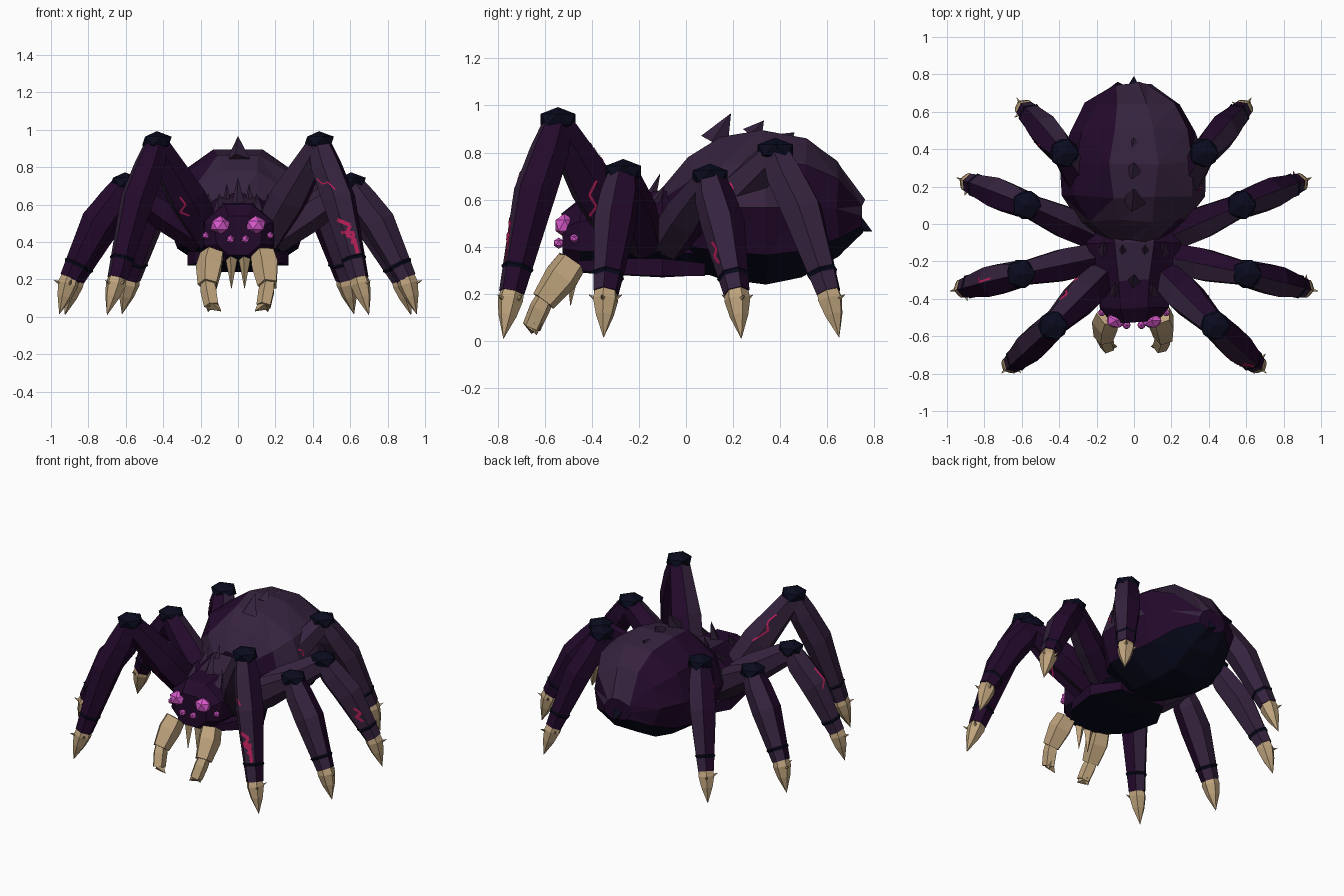
import bpy, bmesh, math, random
from mathutils import Vector as V
from mathutils.bvhtree import BVHTree

if "Cube" in bpy.data.objects:
    bpy.data.objects.remove(bpy.data.objects["Cube"])

random.seed(4)
UP = V((0, 0, 1))


def mat(name, c):
    m = bpy.data.materials.new(name)
    m.diffuse_color = (*c, 1)
    m.use_nodes = True
    m.node_tree.nodes["Principled BSDF"].inputs["Base Color"].default_value = m.diffuse_color
    return m


PURPLE = mat("dark purple", (0.0165, 0.0028, 0.0245))
GREY = mat("grey purple", (0.036, 0.0165, 0.048))
NAVY = mat("navy", (0.0028, 0.0033, 0.0125))
BONE = mat("bone", (0.52, 0.37, 0.205))
PINK = mat("eye pink", (0.70, 0.10, 0.61))
GLOW = mat("crack magenta", (0.48, 0.014, 0.10))


def finish(name, bm, mats, rule=None):
    """Turn a bmesh into an object; rule(normal, centre) picks the material index."""
    bmesh.ops.recalc_face_normals(bm, faces=bm.faces)
    bm.normal_update()
    if rule:
        for f in bm.faces:
            f.material_index = rule(f.normal, f.calc_center_median())
    me = bpy.data.meshes.new(name)
    bm.to_mesh(me)
    bm.free()
    for m in mats:
        me.materials.append(m)
    ob = bpy.data.objects.new(name, me)
    bpy.context.collection.objects.link(ob)
    return ob


def skin(bm, rings):
    """Bridge rings of points and close both ends."""
    vs = [[bm.verts.new(p) for p in r] for r in rings]
    n = len(vs[0])
    for a, b in zip(vs, vs[1:]):
        for i in range(n):
            j = (i + 1) % n
            bm.faces.new((a[i], a[j], b[j], b[i]))
    bm.faces.new(vs[0])
    bm.faces.new(vs[-1])


def tube(name, pts, radii, mats, sides=6, side=V((1, 0, 0)), rule=None):
    """Faceted limb through pts; one flat face looks towards side."""
    pts = [V(p) for p in pts]
    bm, rings = bmesh.new(), []
    for k, (p, r) in enumerate(zip(pts, radii)):
        d = (pts[min(k + 1, len(pts) - 1)] - pts[max(k - 1, 0)]).normalized()
        s = (side - d * side.dot(d)).normalized()
        w = d.cross(s)
        angs = [(i + 0.5) * math.tau / sides for i in range(sides)]
        rings.append([p + (s * math.cos(a) + w * math.sin(a)) * r for a in angs])
    skin(bm, rings)
    return finish(name, bm, mats, rule)


def spike(name, base, tip, r, m, sides=4):
    return tube(name, [base, tip], [r, 0.001], [m], sides, V((0.8, 0.6, 0.01)))


def body(name, rows, sides, offset, mats, rule, jitter):
    """Body hull from rows of (y, top, bottom, half width)."""
    bm, rings = bmesh.new(), []
    angs = [(i + offset) * math.tau / sides for i in range(sides)]
    kx, kz = max(map(math.cos, angs)), max(map(math.sin, angs))
    for y, top, bot, rx in rows:
        rings.append([(rx * math.cos(a) / kx + random.uniform(-jitter, jitter),
                       y + random.uniform(-jitter, jitter),
                       (top + bot) / 2 + (top - bot) / 2 * math.sin(a) / kz) for a in angs])
    skin(bm, rings)
    bmesh.ops.triangulate(bm, faces=[f for f in bm.faces if len(f.verts) == 4])
    return finish(name, bm, mats, rule)


def ball(name, loc, r, scale, m):
    bm = bmesh.new()
    bmesh.ops.create_icosphere(bm, subdivisions=1, radius=r)
    for v in bm.verts:
        v.co = V([c * s for c, s in zip(v.co, scale)]) + V(loc)
    return finish(name, bm, [m])


def crack(ob, pts, ray, width=0.011):
    """Thin zigzag plate projected onto ob along ray."""
    src = bmesh.new()
    src.from_mesh(ob.data)
    tree, ray, bm, prev = BVHTree.FromBMesh(src), V(ray), bmesh.new(), None
    pts = [V(p) for p in pts]
    for a, b in zip(pts, pts[1:]):
        w = (b - a).cross(ray).normalized() * width / 2
        for k in range(9):
            p = a.lerp(b, k / 8)
            hits = [tree.ray_cast(p + o - ray * 3, ray)[0] for o in (w, -w)]
            cur = [bm.verts.new(h - ray * 0.004) for h in hits] if all(hits) else None
            if prev and cur and k:
                bm.faces.new((prev[0], prev[1], cur[1], cur[0]))
            prev = cur
    src.free()
    finish("glowing_crack", bm, [GLOW])


# Abdomen with dark belly and a paler patch over the back and right flank
abdomen = body("abdomen", [(-0.09, 0.66, 0.36, 0.14), (0.02, 0.78, 0.31, 0.29), (0.15, 0.865, 0.265, 0.38),
               (0.33, 0.895, 0.24, 0.39), (0.5, 0.86, 0.27, 0.34), (0.65, 0.765, 0.36, 0.25),
               (0.75, 0.6, 0.46, 0.10)], 10, 0, [PURPLE, GREY, NAVY],
               lambda n, c: 2 if n.z < -0.5 else int(n.z > 0.22 and (c.x > -0.12 or c.y < 0.1)), 0.014)

# Head and chest
body("head_and_chest", [(-0.525, 0.54, 0.33, 0.12), (-0.45, 0.60, 0.29, 0.185), (-0.3, 0.61, 0.28, 0.19),
     (-0.1, 0.64, 0.27, 0.25), (0.1, 0.58, 0.28, 0.18)], 8, 0.5, [PURPLE, GREY, NAVY],
     lambda n, c: 2 if n.z < -0.7 else int(n.z > 0.8 and c.y > -0.3), 0.006)

# Flared underside plate
body("chest_plate", [(-0.46, 0.34, 0.30, 0.13), (-0.32, 0.35, 0.285, 0.23), (-0.1, 0.35, 0.275, 0.27),
     (0.08, 0.33, 0.275, 0.17)], 4, 0.5, [PURPLE, NAVY], lambda n, c: int(n.z < -0.5), 0)

# Back spikes along the abdomen and crown spikes on the chest
for base, tip, r in [((0, 0.12, 0.84), (0, 0.19, 0.965), 0.065), ((0, 0.28, 0.87), (0, 0.33, 0.935), 0.05),
                     ((0, 0.42, 0.85), (0, 0.46, 0.885), 0.04)]:
    spike("back_spike", base, tip, r, GREY)
spike("tail_spike", (0, 0.72, 0.5), (0, 0.79, 0.465), 0.045, NAVY)
spike("crown_spike", (0, -0.31, 0.59), (0, -0.27, 0.74), 0.04, GREY)
for s in (-1, 1):
    for x, y, z in [(0.06, -0.14, 0.71), (0.16, -0.12, 0.66), (0.1, -0.34, 0.66)]:
        spike("crown_spike", (s * x, y - 0.03, 0.56), (s * x, y + 0.03, z), 0.035, GREY)

    # Eyes
    ball("large_eye", (s * 0.095, -0.515, 0.49), 0.058, (1, 0.8, 0.88), PINK)
    ball("small_eye", (s * 0.04, -0.54, 0.415), 0.024, (1, 1, 1), PINK)
    ball("side_eye", (s * 0.172, -0.475, 0.435), 0.021, (1, 1, 1), PINK)

    # Jaws: thick upper joint, narrower lower joint and a hooked tip
    tube("jaw_upper", [(s * 0.135, -0.485, 0.335), (s * 0.15, -0.53, 0.27), (s * 0.16, -0.605, 0.17)],
         [0.068, 0.076, 0.056], [BONE], 5)
    tube("jaw_lower", [(s * 0.165, -0.59, 0.2), (s * 0.155, -0.62, 0.14), (s * 0.14, -0.655, 0.06)],
         [0.038, 0.046, 0.042], [BONE], 5)
    spike("jaw_tip", (s * 0.14, -0.65, 0.07), (s * 0.09, -0.655, 0.03), 0.038, BONE)
    spike("jaw_tooth", (s * 0.15, -0.64, 0.07), (s * 0.16, -0.635, 0.025), 0.03, BONE)
    spike("inner_fang", (s * 0.035, -0.48, 0.32), (s * 0.035, -0.49, 0.15), 0.034, BONE)

# Legs: base, knee, ankle, claw tip for the right side
LEGS = [((0.15, -0.26, 0.42), (0.43, -0.54, 0.92), (0.645, -0.74, 0.205), (0.70, -0.775, 0.01)),
        ((0.19, -0.18, 0.42), (0.60, -0.265, 0.70), (0.90, -0.34, 0.205), (0.955, -0.35, 0.015)),
        ((0.19, -0.07, 0.42), (0.57, 0.10, 0.68), (0.87, 0.215, 0.205), (0.925, 0.235, 0.01)),
        ((0.15, 0.02, 0.43), (0.37, 0.375, 0.79), (0.575, 0.605, 0.205), (0.62, 0.65, 0.015))]
shins, thighs = {}, {}
for s in (-1, 1):
    for k, row in enumerate(LEGS):
        base, knee, ankle, tip = [V((s * x, y, z)) for x, y, z in row]
        out = V((ankle.x - base.x, ankle.y - base.y, 0)).normalized()
        cw = V((out.y, -out.x, 0))
        pale = lambda n, c: int(n.dot(cw) > 0.3)
        mid = knee.lerp(ankle, 0.42) + out * 0.025 + UP * 0.01
        thighs[s, k] = tube("thigh", [base, base.lerp(knee, 0.45), knee - UP * 0.005],
                            [0.09, 0.108 if k == 0 else 0.098, 0.07], [PURPLE, GREY], 6, cw, pale)
        shins[s, k] = tube("shin", [knee + UP * 0.02, knee.lerp(mid, 0.4), mid, ankle],
                           [0.062, 0.086, 0.093, 0.056], [PURPLE, GREY], 6, cw, pale)
        ball("knee_cap", knee + UP * 0.02 + out * 0.005, 0.088, (1, 1, 0.6), NAVY)
        # Ankle studs on the outer and inner sides
        c = mid.lerp(ankle, 0.75)
        d = (ankle - mid).normalized()
        tube("ankle_collar", [c - d * 0.015, c, c + d * 0.02], [0.06, 0.072, 0.06], [NAVY], 6, cw)
        # Claw with two small spurs
        heel = ankle.lerp(tip, 0.15)
        tube("claw", [ankle - d * 0.01, heel, ankle.lerp(tip, 0.5), tip], [0.05, 0.056, 0.04, 0.001],
             [BONE], 6, cw)
        spike("claw_spur", heel + out * 0.035, heel + out * 0.078 + UP * 0.02, 0.014, BONE)
        spike("claw_spur", heel - cw * 0.04, heel - cw * 0.072 + UP * 0.02, 0.012, BONE)

# Glowing cracks
F, B, L, R = (0, 1, 0), (0, -1, 0), (-1, 0, 0), (1, 0, 0)
crack(shins[1, 0], [(0.53, 0, 0.52), (0.60, 0, 0.49), (0.58, 0, 0.44), (0.62, 0, 0.42), (0.64, 0, 0.34)], F, 0.02)
crack(shins[1, 0], [(0.55, 0, 0.45), (0.62, 0, 0.45), (0.61, 0, 0.39)], F, 0.016)
crack(shins[1, 0], [(0.42, 0, 0.74), (0.45, 0, 0.71), (0.48, 0, 0.72), (0.52, 0, 0.68)], F, 0.008)
crack(thighs[-1, 0], [(-0.31, 0, 0.64), (-0.28, 0, 0.6), (-0.31, 0, 0.56), (-0.26, 0, 0.54)], F)
crack(thighs[-1, 0], [(-0.4, 0, 0.84), (-0.36, 0, 0.8), (-0.37, 0, 0.74), (-0.3, 0, 0.68)], B)
crack(thighs[1, 0], [(0, -0.38, 0.68), (0, -0.41, 0.62), (0, -0.38, 0.57), (0, -0.41, 0.53)], L)
crack(shins[1, 2], [(0, 0.11, 0.42), (0, 0.13, 0.39), (0, 0.12, 0.36), (0, 0.14, 0.33)], L)
crack(shins[-1, 1], [(0, -0.29, 0.62), (0, -0.31, 0.55), (0, -0.28, 0.5)], R)
crack(shins[-1, 3], [(0, 0.42, 0.7), (0, 0.44, 0.6), (0, 0.43, 0.54), (0, 0.46, 0.45)], R, 0.009)
crack(abdomen, [(0, 0.16, 0.68), (0, 0.2, 0.66), (0, 0.19, 0.63)], L)
